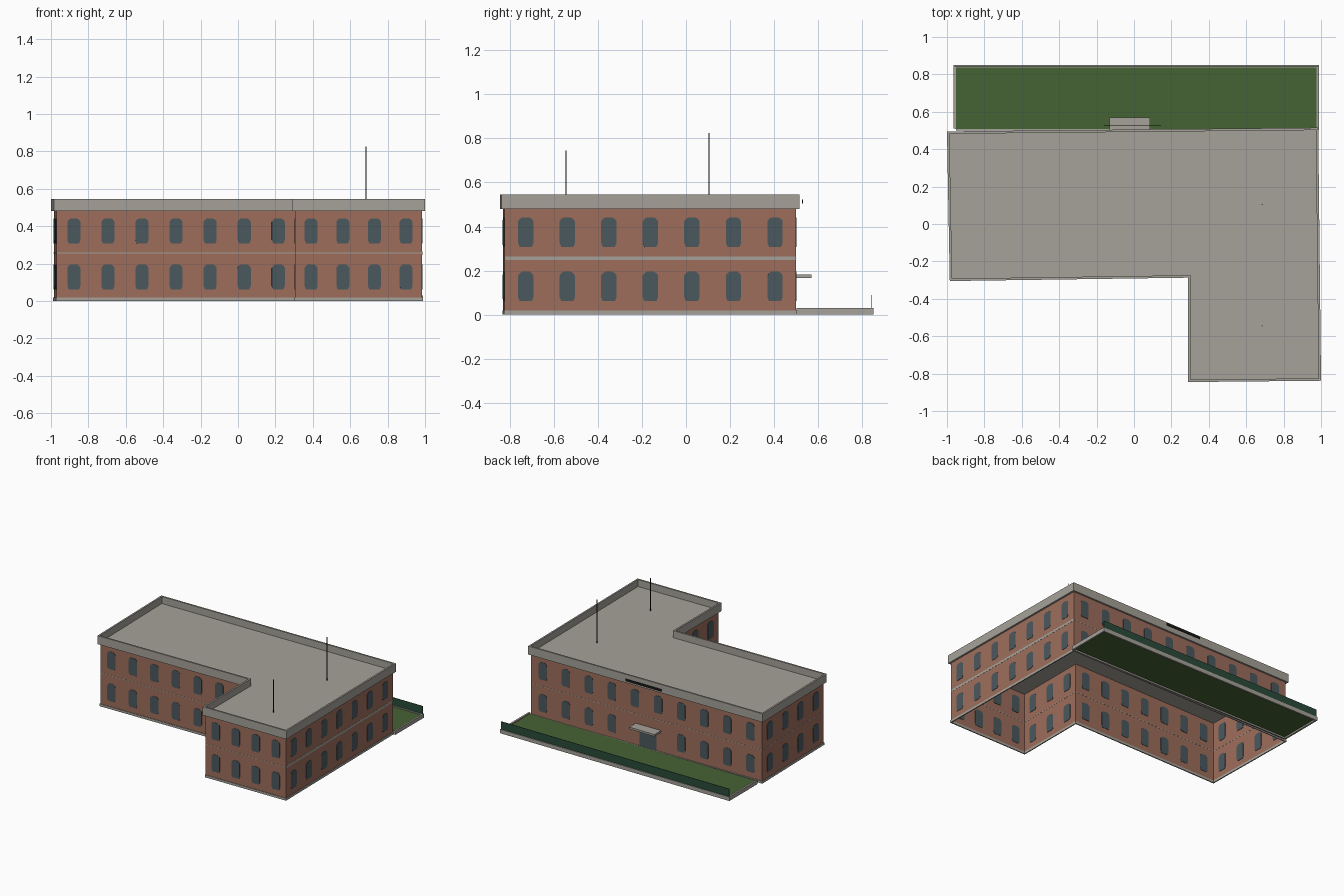
import bpy
import bmesh
from mathutils import Vector

cube = bpy.data.objects.get("Cube")
if cube:
    bpy.data.objects.remove(cube, do_unlink=True)


def material(name, r, g, b):
    mat = bpy.data.materials.new(name)
    mat.use_nodes = True
    mat.diffuse_color = (r, g, b, 1)
    mat.node_tree.nodes["Principled BSDF"].inputs["Base Color"].default_value = (r, g, b, 1)
    return mat


BRICK = material("brick", 0.34, 0.155, 0.105)
STONE = material("grey_stone", 0.38, 0.36, 0.32)
GLASS = material("blue_grey_glass", 0.07, 0.098, 0.112)
GRASS = material("grass_green", 0.061, 0.125, 0.034)
HEDGE = material("hedge_green", 0.024, 0.07, 0.042)
METAL = material("dark_metal", 0.012, 0.012, 0.012)


def finish(name, bm, mat):
    bmesh.ops.recalc_face_normals(bm, faces=bm.faces)
    mesh = bpy.data.meshes.new(name)
    bm.to_mesh(mesh)
    bm.free()
    mesh.materials.append(mat)
    obj = bpy.data.objects.new(name, mesh)
    bpy.context.collection.objects.link(obj)
    return obj


def prism(bm, outline, shift):
    """Extrude a closed outline of 3D points along a shift vector."""
    face = bm.faces.new([bm.verts.new(p) for p in outline])
    top = bmesh.ops.extrude_face_region(bm, geom=[face], use_keep_orig=True)
    moved = [v for v in top["geom"] if isinstance(v, bmesh.types.BMVert)]
    bmesh.ops.translate(bm, verts=moved, vec=shift)


def box(name, x, y, z, mat):
    bm = bmesh.new()
    prism(bm, [(x[0], y[0], z[0]), (x[1], y[0], z[0]), (x[1], y[1], z[0]), (x[0], y[1], z[0])],
          (0, 0, z[1] - z[0]))
    return finish(name, bm, mat)


# L-shaped footprint, counter-clockwise, slightly out of square
FOOTPRINT = [Vector(p) for p in ((-0.985, -0.305), (0.29, -0.287), (0.29, -0.845),
                                 (1.0, -0.838), (0.985, 0.515), (-1.0, 0.495))]
N = len(FOOTPRINT)


def inset(amount):
    points = []
    for i, p in enumerate(FOOTPRINT):
        a = (p - FOOTPRINT[i - 1]).normalized()
        b = (FOOTPRINT[(i + 1) % N] - p).normalized()
        na, nb = Vector((-a.y, a.x)), Vector((-b.y, b.x))
        points.append(p + (na + nb) * amount / (1 + na.dot(nb)))
    return points


def ring(name, outer, inner, z0, z1, mat):
    """Closed band that follows the footprint."""
    bm = bmesh.new()
    loops = [[bm.verts.new((p.x, p.y, z)) for p in inset(d)]
             for d, z in ((outer, z0), (outer, z1), (inner, z1), (inner, z0))]
    for k in range(4):
        a, b = loops[k], loops[(k + 1) % 4]
        for i in range(N):
            j = (i + 1) % N
            bm.faces.new((a[i], a[j], b[j], b[i]))
    return finish(name, bm, mat)


# Walls, plinth, parapet and roof
ring("brick_walls", 0.015, 0.018, 0, 0.485, BRICK)
ring("plinth", 0.011, 0.019, 0, 0.018, STONE)
ring("parapet", 0, 0.013, 0.48, 0.545, STONE)
bm = bmesh.new()
prism(bm, [(p.x, p.y, 0.481) for p in inset(0.012)], (0, 0, 0.01))
finish("roof_deck", bm, STONE)

WALL_LINE = inset(0.0165)


def panel(bm, wall, along, width, z0, z1, cut=0.0, thick=0.008):
    """Plate set through a wall, with clipped corners if cut is given."""
    a, b = WALL_LINE[wall], WALL_LINE[(wall + 1) % N]
    d = (b - a).normalized()
    normal = Vector((d.y, -d.x, 0))
    centre = a.lerp(b, along)
    h, m = width / 2, cut * 0.4
    if cut:
        shape = [(-h + m, z0), (h - m, z0), (h, z0 + cut), (h, z1 - cut), (h - m, z1 - m),
                 (h - cut, z1), (cut - h, z1), (m - h, z1 - m), (-h, z1 - cut), (-h, z0 + cut)]
    else:
        shape = [(-h, z0), (h, z0), (h, z1), (-h, z1)]
    outline = [Vector((centre.x + d.x * s, centre.y + d.y * s, z)) - normal * thick / 2
               for s, z in shape]
    prism(bm, outline, normal * thick)


# Windows in two rows, evenly spaced on each wall; the entrance replaces two
WALLS = (("main_front", 7), ("wing_inner", 3), ("wing_front", 4),
         ("right_side", 7), ("back", 10), ("left_side", 4))
for w, (label, count) in enumerate(WALLS):
    bm = bmesh.new()
    for z in (0.062, 0.308):
        for i in range(count):
            if label == "back" and z < 0.1 and i in (4, 5):
                continue
            panel(bm, w, (i + 0.5) / count, 0.07, z, z + 0.133, 0.018)
    finish(label + "_windows", bm, GLASS)

    # Storey band
    bm = bmesh.new()
    length = (WALL_LINE[(w + 1) % N] - WALL_LINE[w]).length
    half = 0.009 if label == "right_side" else 0.002
    panel(bm, w, 0.5, length, 0.256 - half, 0.256 + half, thick=0.005)
    finish(label + "_storey_band", bm, STONE)

# Entrance with canopy and blank sign strip
bm = bmesh.new()
panel(bm, 4, 0.507, 0.14, 0.015, 0.168)
finish("entrance_door", bm, GLASS)
box("entrance_canopy", (-0.13, 0.085), (0.487, 0.57), (0.167, 0.182), STONE)
box("sign_strip", (-0.16, 0.145), (0.526, 0.53), (0.505, 0.522), METAL)

# Lawn with kerbs and a hedge along the back
box("lawn", (-0.955, 0.98), (0.508, 0.84), (0.012, 0.022), GRASS)
box("kerb_back", (-0.965, 0.99), (0.836, 0.85), (0, 0.03), STONE)
box("kerb_left", (0.976, 0.99), (0.502, 0.836), (0, 0.03), STONE)
box("kerb_right", (-0.965, -0.951), (0.51, 0.836), (0, 0.03), STONE)
box("kerb_front", (-0.951, 0.976), (0.5, 0.51), (0, 0.02), STONE)
box("hedge", (-0.96, 0.985), (0.842, 0.845), (0.03, 0.09), HEDGE)

# Roof masts
for name, y, top in (("back_mast", 0.105, 0.825), ("front_mast", -0.545, 0.745)):
    bm = bmesh.new()
    bmesh.ops.create_cone(bm, cap_ends=True, segments=8, radius1=0.0025, radius2=0.0025,
                          depth=top - 0.49)
    bmesh.ops.translate(bm, verts=bm.verts, vec=(0.685, y, (top + 0.49) / 2))
    finish(name, bm, METAL)
